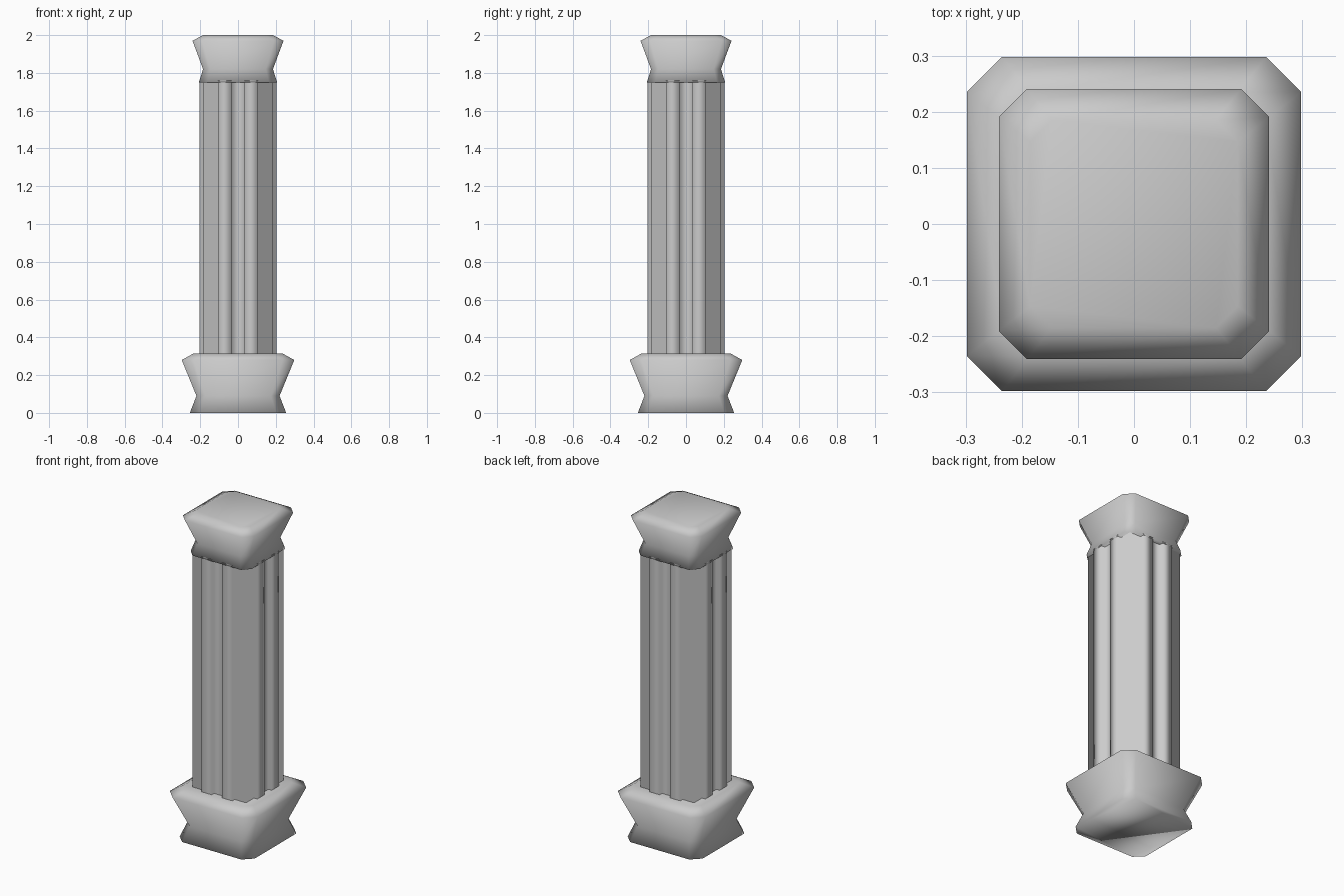
import bpy
import bmesh

if "Cube" in bpy.data.objects:
    bpy.data.objects.remove(bpy.data.objects["Cube"], do_unlink=True)

STONE = (0.6, 0.6, 0.6, 1.0)
stone = bpy.data.materials.new("grey_stone")
stone.use_nodes = True
stone.diffuse_color = STONE
stone.node_tree.nodes["Principled BSDF"].inputs["Base Color"].default_value = STONE


def quarter_turns(points):
    """Repeat one side of an outline around the four sides."""
    outline = []
    for _ in range(4):
        outline += points
        points = [(-y, x) for x, y in points]
    return outline


def chamfered_square(half):
    cut = half * 0.79
    return quarter_turns([(-cut, -half), (cut, -half)])


def loft(name, rings, close_ends=True):
    """Skin a stack of (height, outline) rings and shade it smooth."""
    bm = bmesh.new()
    loops = [[bm.verts.new((x, y, z)) for x, y in outline] for z, outline in rings]
    for low, high in zip(loops, loops[1:]):
        for i in range(len(low)):
            j = (i + 1) % len(low)
            bm.faces.new((low[i], low[j], high[j], high[i]))
    if close_ends:
        bm.faces.new(loops[0][::-1])
        bm.faces.new(loops[-1])
    for face in bm.faces:
        face.smooth = True
    mesh = bpy.data.meshes.new(name)
    bm.to_mesh(mesh)
    bm.free()
    mesh.materials.append(stone)
    obj = bpy.data.objects.new(name, mesh)
    bpy.context.collection.objects.link(obj)
    return obj


# Flared plinth and capital, each pinched at a waist
loft("base", [(z, chamfered_square(h)) for z, h in
              ((0, 0.255), (0.09, 0.22), (0.28, 0.298), (0.315, 0.235))])
loft("capital", [(z, chamfered_square(h)) for z, h in
                 ((1.75, 0.207), (1.82, 0.185), (1.97, 0.241), (2.0, 0.185))])

# Shaft with square corner posts and two raised ribs on each side
INNER, OUTER = 0.182, 0.205
side = [(-INNER, -INNER)]
for start, end in ((-0.105, -0.035), (0.035, 0.105)):
    side += [(start, -INNER), (start, -OUTER), (end, -OUTER), (end, -INNER)]
shaft_outline = quarter_turns(side)
loft("shaft", [(0.3, shaft_outline), (1.76, shaft_outline)], close_ends=False)
